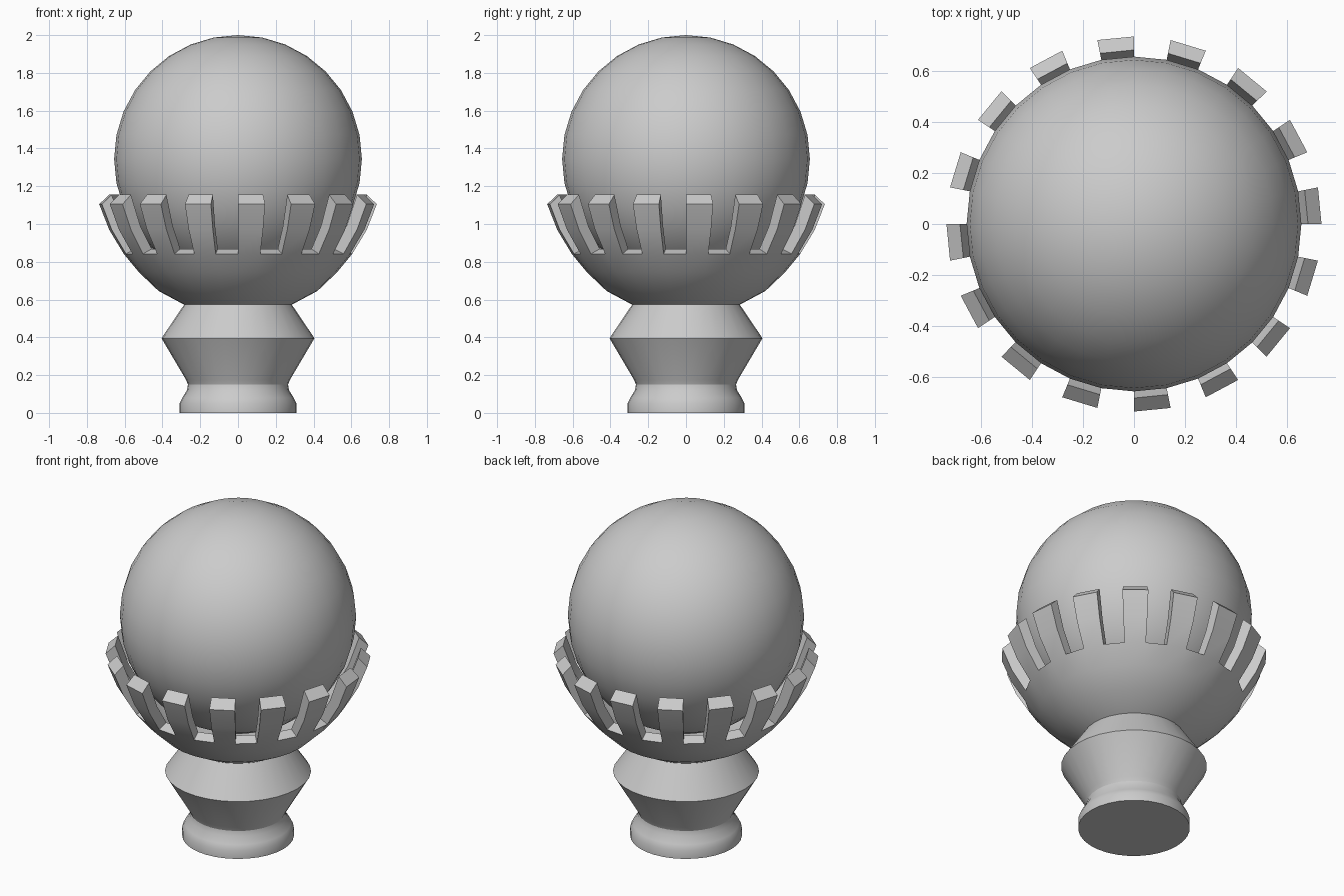
import bpy, bmesh, math

if "Cube" in bpy.data.objects:
    bpy.data.objects.remove(bpy.data.objects["Cube"])

SEG = 32


def finish(name, bm, angle=30):
    bmesh.ops.recalc_face_normals(bm, faces=bm.faces)
    me = bpy.data.meshes.new(name)
    bm.to_mesh(me)
    bm.free()
    ob = bpy.data.objects.new(name, me)
    bpy.context.collection.objects.link(ob)
    bpy.ops.object.select_all(action='DESELECT')
    ob.select_set(True)
    bpy.context.view_layer.objects.active = ob
    bpy.ops.object.shade_smooth_by_angle(angle=math.radians(angle))
    return ob


def ring(bm, r, z):
    return [bm.verts.new((r * math.cos(2 * math.pi * i / SEG),
                          r * math.sin(2 * math.pi * i / SEG), z)) for i in range(SEG)]


def skin(bm, rings):
    for a, b in zip(rings, rings[1:]):
        for i in range(SEG):
            j = (i + 1) % SEG
            bm.faces.new((a[i], a[j], b[j], b[i]))


# Turned foot, neck and solid bowl, with a hollow under the ball
bm = bmesh.new()
profile = [(.31, 0), (.31, .05), (.295, .08), (.27, .12), (.265, .15), (.275, .175),
           (.405, .395), (.285, .573), (.42, .645), (.525, .745), (.605, .842),
           (.55, .868), (.47, .78), (.37, .70), (.25, .64)]
rings = [ring(bm, r, z) for r, z in profile]
skin(bm, rings)
bm.faces.new(rings[0])
bm.faces.new(rings[-1])

# Prongs rise from every second segment of the bowl rim
outer = [(.605, .842), (.682, .97), (.735, 1.105)]
inner = [(.55, .868), (.622, .99), (.682, 1.155)]
orings = [rings[10]] + [ring(bm, r, z) for r, z in outer[1:]]
irings = [rings[11]] + [ring(bm, r, z) for r, z in inner[1:]]
for i in range(0, SEG, 2):
    j = i + 1
    rim = bm.faces.get((rings[10][i], rings[10][j], rings[11][j], rings[11][i]))
    bm.faces.remove(rim)
    for k in range(2):
        o0, o1, n0, n1 = orings[k], orings[k + 1], irings[k], irings[k + 1]
        bm.faces.new((o0[i], o0[j], o1[j], o1[i]))
        bm.faces.new((n0[j], n0[i], n1[i], n1[j]))
        bm.faces.new((o0[i], o1[i], n1[i], n0[i]))
        bm.faces.new((o0[j], n0[j], n1[j], o1[j]))
    bm.faces.new((orings[2][i], orings[2][j], irings[2][j], irings[2][i]))
finish("pronged_stand", bm)

# Ball resting in the cup
bm = bmesh.new()
bmesh.ops.create_uvsphere(bm, u_segments=SEG, v_segments=16, radius=.656)
bmesh.ops.translate(bm, verts=bm.verts, vec=(0, 0, 1.344))
finish("ball", bm)
